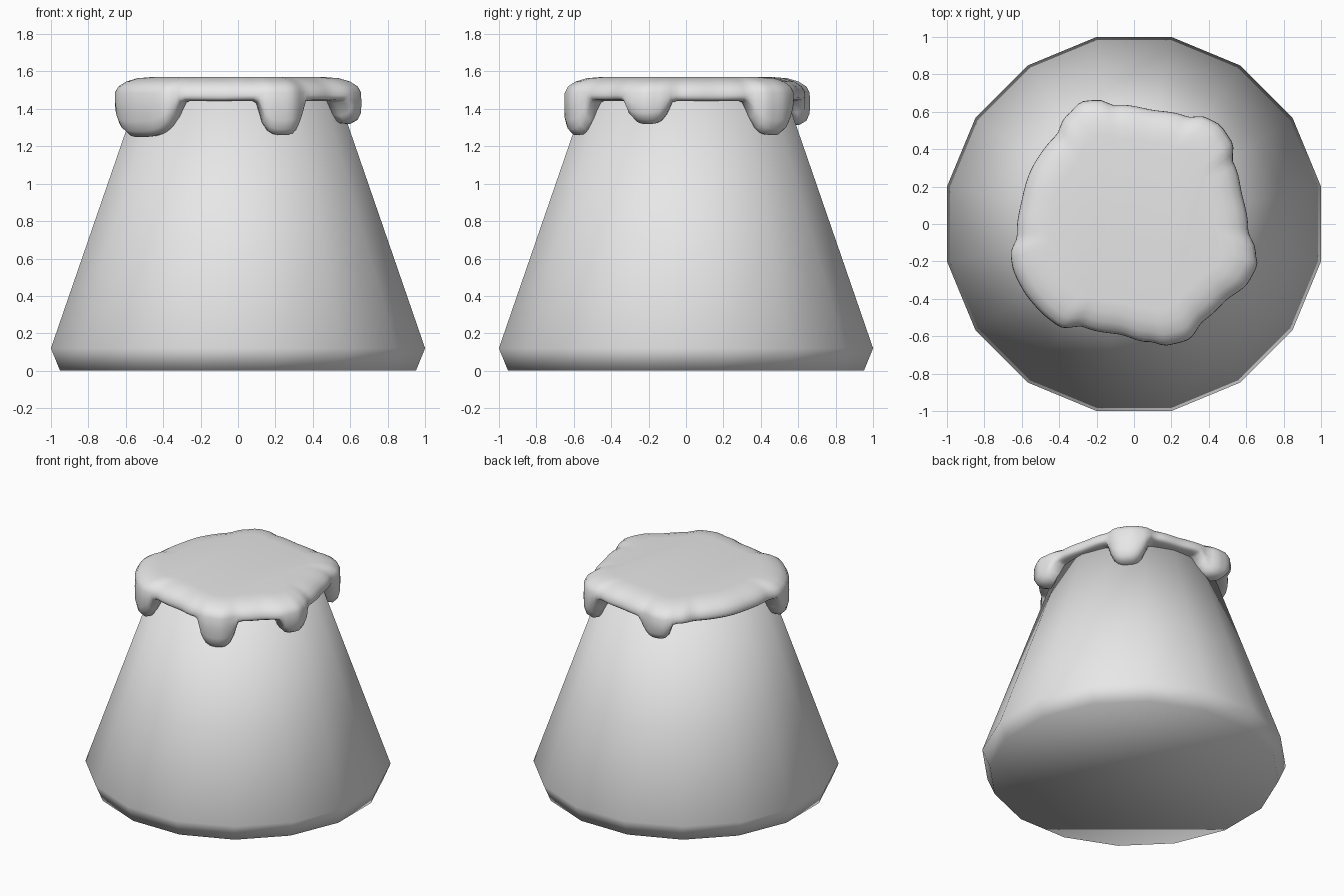
import bpy
import bmesh
from math import sin, cos, atan2, hypot, radians, degrees

cube = bpy.data.objects.get("Cube")
if cube:
    bpy.data.objects.remove(cube, do_unlink=True)

grey = bpy.data.materials.new("light grey")
grey.use_nodes = True
grey.diffuse_color = (0.8, 0.8, 0.8, 1)
grey.node_tree.nodes["Principled BSDF"].inputs["Base Color"].default_value = (0.8, 0.8, 0.8, 1)


def make_lathe(name, rings):
    """Skin a stack of closed rings and cap both ends."""
    bm = bmesh.new()
    loops = [[bm.verts.new(p) for p in ring] for ring in rings]
    n = len(loops[0])
    for low, high in zip(loops, loops[1:]):
        for i in range(n):
            j = (i + 1) % n
            bm.faces.new((low[i], low[j], high[j], high[i]))
    bm.faces.new(loops[0][::-1])
    bm.faces.new(loops[-1])
    bmesh.ops.recalc_face_normals(bm, faces=bm.faces)
    for face in bm.faces:
        face.smooth = True
    mesh = bpy.data.meshes.new(name)
    bm.to_mesh(mesh)
    bm.free()
    mesh.materials.append(grey)
    obj = bpy.data.objects.new(name, mesh)
    bpy.context.collection.objects.link(obj)
    return obj


# Tapered sixteen-sided body with a chamfered foot
def body_radius(z):
    return 1.02 - 0.352 * (z - 0.12)


SIDES = 16
profile = [(0.97, 0)] + [(body_radius(z), z) for z in (0.12, 0.72, 1.47)]
make_lathe("tapered_body", [
    [(r * cos(radians(22.5 * (i + 0.5))), r * sin(radians(22.5 * (i + 0.5))), z)
     for i in range(SIDES)] for r, z in profile])

# Wobbly plan outline of the icing
outline = [(.66, -.22), (.65, -.15), (.61, -.03), (.58, .15), (.53, .33), (.525, .44),
           (.46, .53), (.39, .57), (.28, .575), (.1, .61), (-.1, .635), (-.2, .665),
           (-.28, .655), (-.36, .58), (-.42, .47), (-.53, .33), (-.6, .13), (-.625, -.06),
           (-.66, -.17), (-.645, -.25), (-.59, -.36), (-.5, -.47), (-.4, -.55),
           (-.27, -.55), (-.08, -.59), (.08, -.63), (.18, -.65), (.29, -.62),
           (.37, -.52), (.48, -.42), (.62, -.3)]
polar = sorted((degrees(atan2(y, x)) % 360, hypot(x, y)) for x, y in outline)
polar = [(polar[-1][0] - 360, polar[-1][1])] + polar + [(polar[0][0] + 360, polar[0][1])]


def rim_radius(a):
    for (a0, r0), (a1, r1) in zip(polar, polar[1:]):
        if a0 <= a <= a1:
            t = (a - a0) / (a1 - a0)
            return r0 + (r1 - r0) * t * t * (3 - 2 * t)


# Drips: centre angle, half width, lowest height
drips = [(46, 12, 1.255), (107, 10.5, 1.31), (216.5, 23, 1.245),
         (292, 12, 1.255), (341, 10.5, 1.315)]
HEM = 1.44


def hem_height(a):
    for centre, half, low in drips:
        t = abs(a - centre) / half
        if t < 1:
            return HEM - (HEM - low) * (1 - t ** 3) ** 0.5
    return HEM


# Icing cap: tucked hem, rounded drips, bulging rim and flat top
STEPS = 144
columns = []
for i in range(STEPS):
    a = i * 360 / STEPS
    R, low = rim_radius(a), hem_height(a)
    inner = body_radius(low)
    outer = max(R, inner + 0.02)
    drop = 1.49 - low
    column = [(inner - 0.04, low + 0.01), (inner + (outer - inner) * 0.35, low)]
    column += [(inner + (outer - inner) * 0.8, low + 0.14 * drop),
               (outer, low + 0.35 * drop), (outer, low + 0.65 * drop), (R, 1.49),
               (R * 0.975, 1.52), (R * 0.91, 1.547), (R * 0.82, 1.565), (R * 0.7, 1.57)]
    columns.append([(r * cos(radians(a)), r * sin(radians(a)), z) for r, z in column])
icing = make_lathe("dripping_icing", list(zip(*columns)))
relax = icing.modifiers.new("soften", "SMOOTH")
relax.factor = 0.4
relax.iterations = 2
